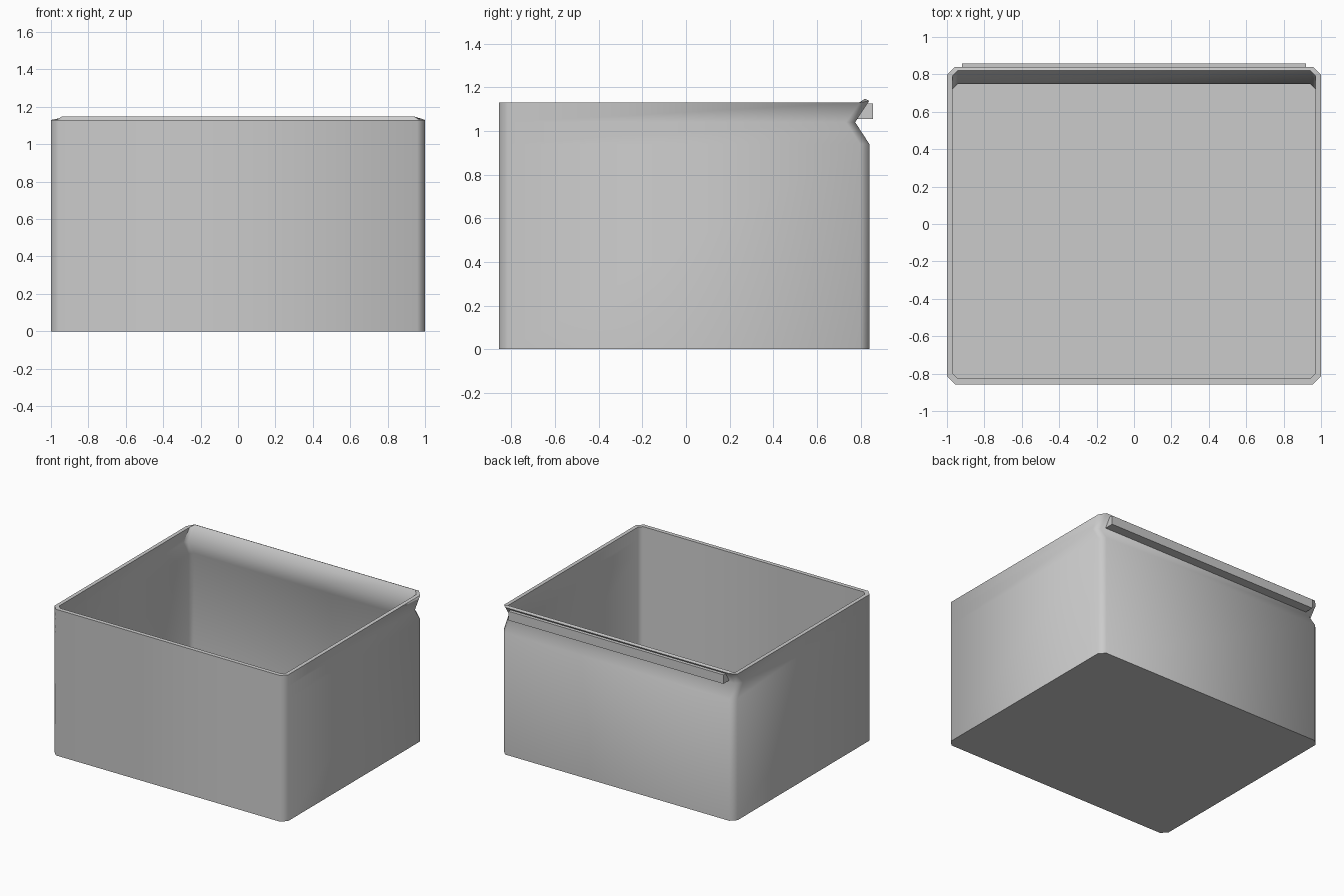
import bpy
import bmesh
import math

cube = bpy.data.objects.get("Cube")
if cube:
    bpy.data.objects.remove(cube, do_unlink=True)

GREY = (0.6, 0.6, 0.6, 1)
mat = bpy.data.materials.new("light grey")
mat.use_nodes = True
mat.diffuse_color = GREY
mat.node_tree.nodes["Principled BSDF"].inputs["Base Color"].default_value = GREY


def finish(name, bm):
    bmesh.ops.recalc_face_normals(bm, faces=bm.faces[:])
    mesh = bpy.data.meshes.new(name)
    bm.to_mesh(mesh)
    bm.free()
    mesh.materials.append(mat)
    obj = bpy.data.objects.new(name, mesh)
    bpy.context.collection.objects.link(obj)
    bpy.ops.object.select_all(action='DESELECT')
    obj.select_set(True)
    bpy.context.view_layer.objects.active = obj
    bpy.ops.object.shade_smooth_by_angle(angle=math.radians(55))
    return obj


def ring(bm, half, front, cut, z, back, lift=0):
    """Rectangle with cut corners; lift raises the back edge."""
    right = [(half, front + cut, z), (half, back - cut, z),
             (half - cut, back, z + lift)]
    left = [(-x, y, h) for x, y, h in reversed(right)]
    pts = right + left + [(cut - half, front, z), (half - cut, front, z)]
    return [bm.verts.new(p) for p in pts]


# Open tub: outer wall rising to the rim, then inner wall down to the floor
bm = bmesh.new()
outer = [(0, 0.84), (0.94, 0.84), (1.04, 0.775), (1.13, 0.84, 0.008)]
inner = [(1.13, 0.82, 0.018), (1.04, 0.748), (0.93, 0.81), (0.03, 0.81)]
rings = [ring(bm, 1, -0.857, 0.042, *level) for level in outer]
rings += [ring(bm, 0.97, -0.825, 0.027, *level) for level in inner]
for low, high in zip(rings, rings[1:]):
    for i in range(len(low)):
        j = (i + 1) % len(low)
        bm.faces.new((low[i], low[j], high[j], high[i]))
bm.faces.new(rings[0])
bm.faces.new(rings[-1])
finish("tub", bm)

# Hanging ledge along the back, seated against the sloped groove
bm = bmesh.new()
profile = [(0.78, 1.055), (0.857, 1.055), (0.857, 1.125), (0.828, 1.125)]
face = bm.faces.new([bm.verts.new((-0.92, y, z)) for y, z in profile])
side = bmesh.ops.extrude_face_region(bm, geom=[face])
bmesh.ops.translate(bm, vec=(1.84, 0, 0),
                    verts=[v for v in side["geom"] if isinstance(v, bmesh.types.BMVert)])
finish("back_ledge", bm)
